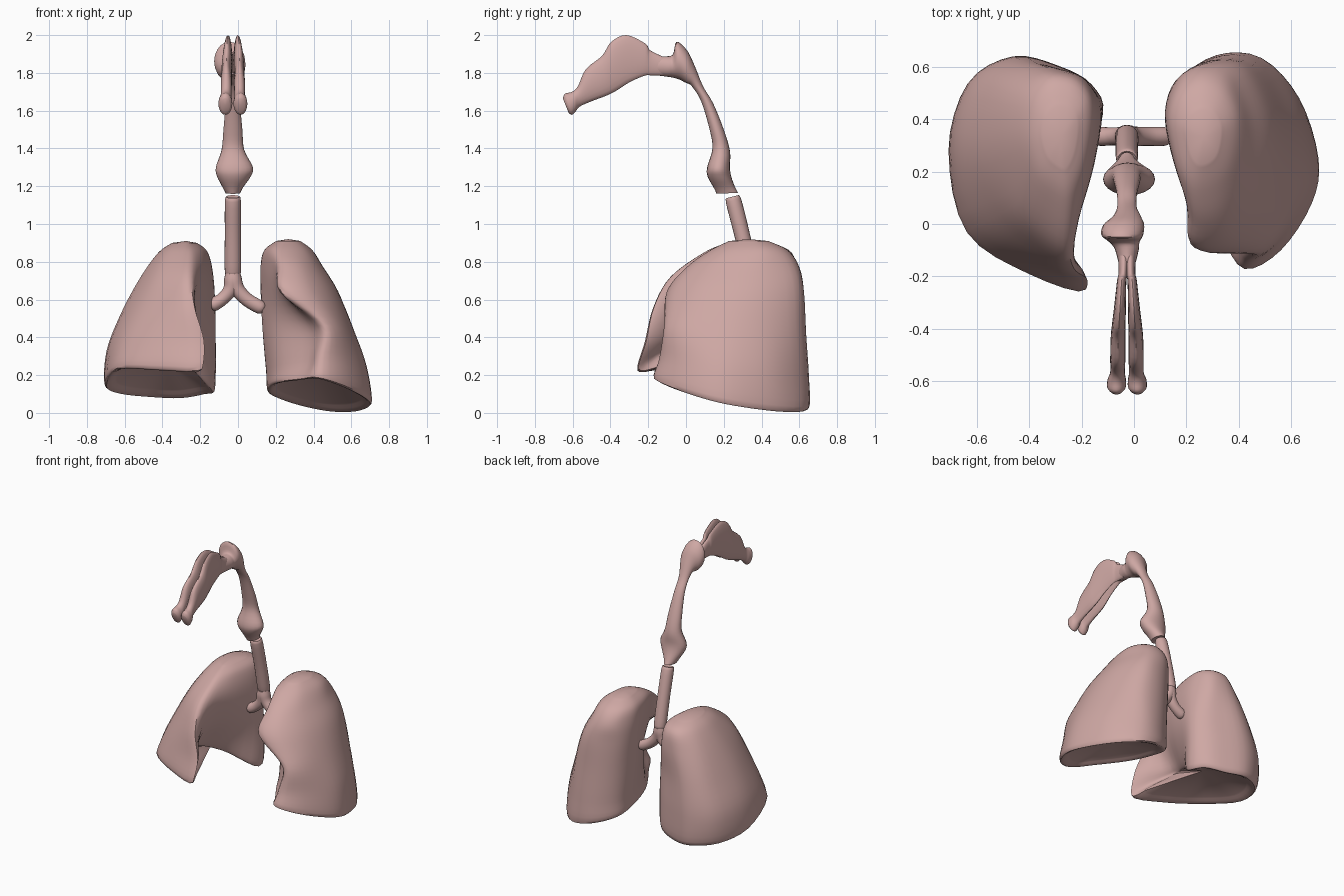
import bpy, bmesh, math
from mathutils import Vector as V

CX = -0.027  # the airway sits slightly off centre


def spline(pts, n, closed):
    """Catmull-Rom through the points, n steps per span."""
    out, m = [], len(pts)
    get = (lambda i: pts[i % m]) if closed else (lambda i: pts[max(0, min(m - 1, i))])
    for i in range(m if closed else m - 1):
        a, b, c, d = get(i - 1), get(i), get(i + 1), get(i + 2)
        for k in range(n):
            t = k / n
            out.append(0.5 * (2 * b + (c - a) * t + (2 * a - 5 * b + 4 * c - d) * t * t
                              + (3 * b - a - 3 * c + d) * t ** 3))
    if not closed:
        out.append(pts[-1].copy())
    return out


def loft(name, rings, n=4, lift=(0, 0)):
    """Skin a smooth surface over rings and close both ends with a fan."""
    cols = [spline([r[i] for r in rings], n, False) for i in range(len(rings[0]))]
    bm = bmesh.new()
    grid = [[bm.verts.new(p) for p in c] for c in cols]
    m, rows = len(grid), len(grid[0])
    for i in range(m):
        a, b = grid[i], grid[(i + 1) % m]
        for j in range(rows - 1):
            bm.faces.new((a[j], b[j], b[j + 1], a[j + 1]))
    for j, dz in ((0, lift[0]), (rows - 1, lift[1])):
        mid = sum((c[j].co for c in grid), V()) / m + V((0, 0, dz))
        hub = bm.verts.new(mid)
        for i in range(m):
            bm.faces.new((grid[i][j], grid[(i + 1) % m][j], hub))
    bmesh.ops.recalc_face_normals(bm, faces=bm.faces)
    me = bpy.data.meshes.new(name)
    bm.to_mesh(me)
    bm.free()
    ob = bpy.data.objects.new(name, me)
    bpy.context.collection.objects.link(ob)
    me.materials.append(tissue)
    bpy.ops.object.select_all(action='DESELECT')
    ob.select_set(True)
    bpy.context.view_layer.objects.active = ob
    bpy.ops.object.shade_smooth_by_angle(angle=math.radians(50))
    return ob


def oval(c, a, b, k=20):
    return [c + a * math.cos(2 * math.pi * i / k) + b * math.sin(2 * math.pi * i / k)
            for i in range(k)]


def passage(name, stations):
    """Stations: x centre, half width, then the two side-view edge points."""
    rings = []
    for x, w, y1, z1, y2, z2 in stations:
        p, q = V((x, y1, z1)), V((x, y2, z2))
        rings.append(oval((p + q) / 2, V((w, 0, 0)), (q - p) / 2))
    return loft(name, rings)


def lung(name, side, levels, sections, medial_rise):
    """Sections are plan outlines (x, y, optional rise); levels give height and slope in y."""
    rings = []
    for (z, s), sec in zip(levels, sections):
        rise = medial_rise if not rings else 0
        ring = [V((side * x, y, z - s * (y - 0.2) + rise * (0.4 - x) + sum(dz)))
                for x, y, *dz in sec]
        rings.append(spline(ring, 4, True))
    # hollowed base and rounded apex
    mid = sum(rings[0], V()) / len(rings[0])
    base = [p.lerp(mid, 0.2) + V((0, 0, 0.02)) for p in rings[0]]
    top = rings[-1]
    mid = sum(top, V()) / len(top)
    apex = [p.lerp(mid, 0.5) + V((0, 0, 0.05)) for p in top]
    return loft(name, [base] + rings + [apex], 5, (0.07, 0.01))


tissue = bpy.data.materials.new("tissue")
tissue.diffuse_color = (0.62, 0.39, 0.37, 1)

# Lung on the -x side: long front margin, base arched up on the inner side
lung("lung_a", -1, [(0.160, 0.16), (0.34, 0.1), (0.54, 0.05), (0.72, 0), (0.85, 0)], [
    [(.13, .40), (.17, .53), (.30, .60, -.01), (.46, .63), (.63, .52), (.705, .28), (.64, -.03, .04),
     (.40, -.19, .01), (.19, -.25), (.35, -.03, .16), (.27, .20, .12)],
    [(.12, .42), (.16, .53), (.28, .60), (.46, .64), (.63, .54), (.695, .28), (.61, -.01),
     (.40, -.16), (.18, -.21), (.32, -.01, .04), (.23, .20, .03)],
    [(.12, .42), (.16, .52), (.26, .58), (.42, .62), (.56, .53), (.615, .28), (.53, .03),
     (.38, -.11), (.23, -.17), (.25, .00), (.17, .22)],
    [(.13, .42), (.17, .53), (.24, .58), (.37, .59), (.48, .50), (.515, .30), (.45, .08),
     (.35, -.03), (.25, -.08), (.20, .06), (.15, .24)],
    [(.16, .42), (.18, .50), (.24, .55), (.33, .55), (.40, .47), (.42, .33), (.38, .19),
     (.31, .12), (.25, .10), (.20, .18), (.17, .30)],
], 0)

# Lung on the +x side, with the notch in its front margin
lung("lung_b", 1, [(0.118, 0.2), (0.25, 0.12), (0.45, 0.04), (0.64, 0), (0.77, 0), (0.86, 0)], [
    [(.16, .38), (.18, .54), (.32, .64), (.49, .63), (.63, .48), (.705, .25), (.68, .08),
     (.56, -.10), (.42, -.17), (.33, -.04), (.20, .18)],
    [(.15, .40), (.18, .55), (.31, .64), (.47, .63), (.62, .47), (.68, .25), (.65, .08),
     (.55, -.08), (.43, -.14), (.37, -.01), (.21, .18)],
    [(.13, .40), (.17, .55), (.30, .63), (.46, .61), (.57, .45), (.61, .25), (.58, .06),
     (.52, -.07), (.44, -.11), (.36, .04), (.20, .21)],
    [(.12, .42), (.16, .55), (.28, .62), (.42, .60), (.51, .44), (.53, .25), (.48, .05),
     (.37, -.08), (.23, -.09), (.23, .06), (.16, .24)],
    [(.12, .43), (.17, .55), (.26, .60), (.37, .57), (.44, .43), (.45, .28), (.41, .12),
     (.33, .02), (.23, .01), (.19, .12), (.14, .28)],
    [(.14, .41), (.18, .50), (.26, .54), (.34, .51), (.39, .42), (.39, .31), (.36, .20),
     (.30, .14), (.23, .13), (.18, .19), (.15, .30)],
], 0.2)

# Trachea, with softened ends
passage("trachea", [
    (CX, .030, .222, 1.135, .272, 1.146), (CX, .042, .211, 1.115, .291, 1.135),
    (CX, .043, .258, .930, .340, .940), (CX, .043, .298, .745, .378, .755),
    (CX, .032, .310, .730, .370, .737)])

# Bronchi: a forked pair of tubes
for name, path in (
        ("bronchus_a", [(-.027, .735, .040), (-.030, .70, .044), (-.042, .65, .038),
                        (-.080, .605, .034), (-.130, .573, .036), (-.145, .565, .025)]),
        ("bronchus_b", [(-.027, .735, .040), (-.022, .70, .044), (.000, .65, .038),
                        (.050, .598, .036), (.115, .560, .036), (.135, .55, .026)])):
    rings = []
    for i, (x, z, r) in enumerate(path):
        p, q = path[max(i - 1, 0)], path[min(i + 1, len(path) - 1)]
        t = V((q[0] - p[0], 0, q[1] - p[1])).normalized()
        rings.append(oval(V((x, .335, z)), V((0, r, 0)), V((-t.z, 0, t.x)) * r))
    loft(name, rings)

# Pharynx running down into the larynx
passage("pharynx_larynx", [
    (CX, .025, -.180, 1.79, -.180, 1.89), (CX, .045, -.100, 1.78, -.100, 1.888),
    (CX - .01, .058, -.070, 1.775, -.068, 1.90), (CX - .018, .080, -.035, 1.765, -.050, 1.965),
    (CX - .012, .078, -.010, 1.752, .005, 1.92), (CX, .055, .005, 1.745, .045, 1.84),
    (CX, .038, .030, 1.73, .090, 1.73), (CX, .038, .080, 1.65, .143, 1.64),
    (CX, .050, .125, 1.50, .200, 1.50), (CX, .060, .140, 1.40, .233, 1.385),
    (CX + .008, .098, .112, 1.30, .232, 1.30), (CX + .005, .088, .115, 1.25, .240, 1.25),
    (CX, .055, .148, 1.19, .258, 1.20), (CX, .038, .162, 1.16, .275, 1.165)])

# Paired nasal passages with nostril bulbs
for name, s in (("nasal_passage_a", -1), ("nasal_passage_b", 1)):
    passage(name, [(CX + s * off, w, *edge) for off, w, *edge in (
        (.040, .024, -.622, 1.59, -.652, 1.665), (.040, .036, -.605, 1.578, -.640, 1.69),
        (.039, .035, -.585, 1.595, -.603, 1.70), (.036, .028, -.562, 1.622, -.572, 1.73),
        (.035, .029, -.500, 1.65, -.530, 1.82), (.034, .028, -.420, 1.68, -.445, 1.89),
        (.031, .026, -.370, 1.705, -.395, 1.965), (.026, .022, -.300, 1.75, -.315, 2.0),
        (.020, .018, -.220, 1.785, -.215, 1.955), (.014, .018, -.185, 1.787, -.190, 1.92),
        (.012, .022, -.120, 1.785, -.120, 1.885))])
